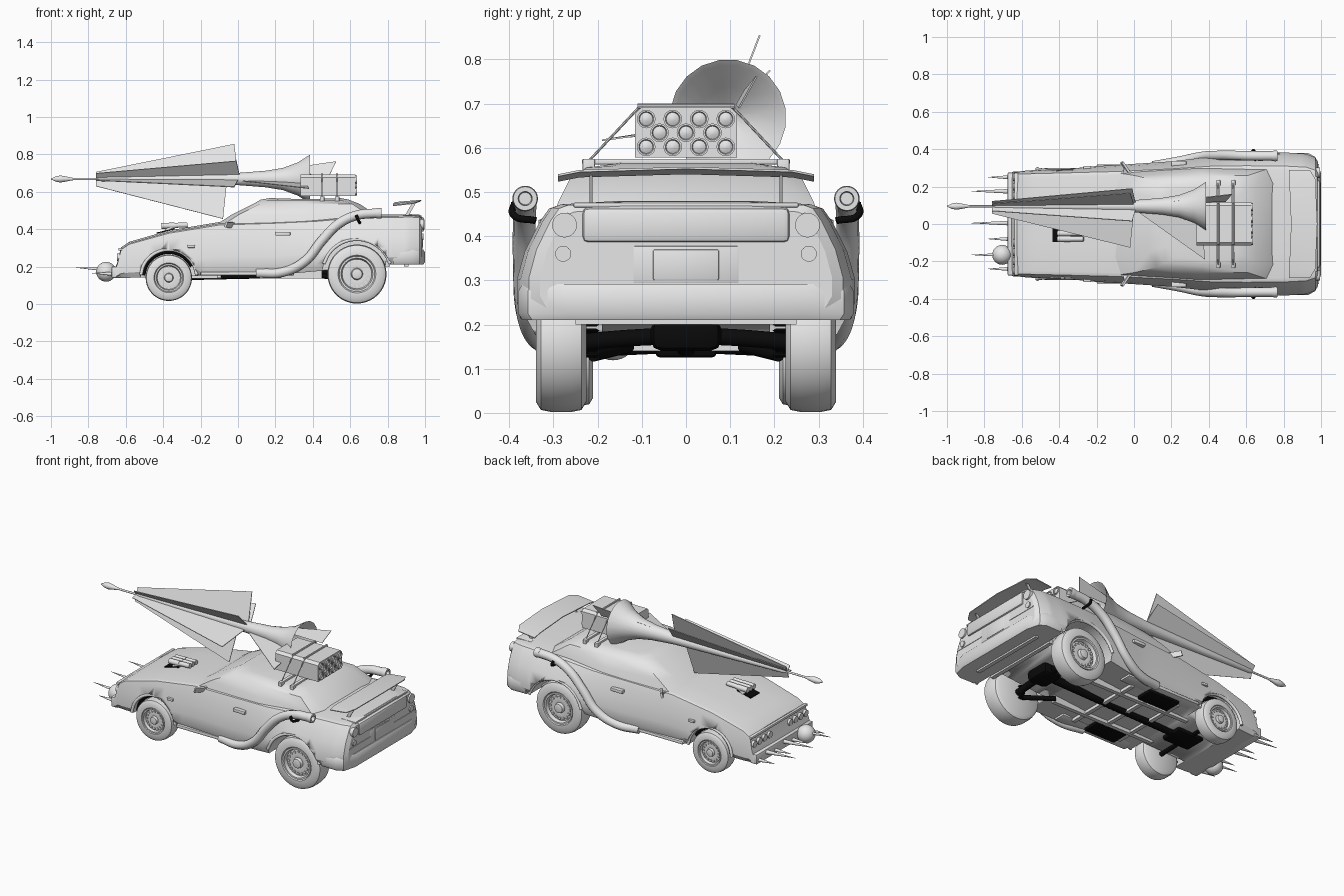
import bpy, bmesh, math
from mathutils import Vector

if "Cube" in bpy.data.objects:
    bpy.data.objects.remove(bpy.data.objects["Cube"])


def material(name, v):
    m = bpy.data.materials.new(name)
    m.use_nodes = True
    m.diffuse_color = (v, v, v, 1)
    m.node_tree.nodes["Principled BSDF"].inputs["Base Color"].default_value = (v, v, v, 1)
    return m


GREY, BLACK = material("light grey", .8), material("black", .003)


def finish(bm, name, mat=GREY, angle=35):
    bmesh.ops.recalc_face_normals(bm, faces=bm.faces)
    me = bpy.data.meshes.new(name)
    bm.to_mesh(me)
    bm.free()
    ob = bpy.data.objects.new(name, me)
    me.materials.append(mat)
    bpy.context.collection.objects.link(ob)
    bpy.ops.object.select_all(action='DESELECT')
    ob.select_set(True)
    bpy.context.view_layer.objects.active = ob
    bpy.ops.object.shade_smooth_by_angle(angle=math.radians(angle))
    return ob


def loft(name, rings, mat=GREY, caps=True, angle=35):
    bm = bmesh.new()
    rows = [[bm.verts.new(p) for p in r] for r in rings]
    n = len(rows[0])
    for a, b in zip(rows, rows[1:]):
        for i in range(n):
            bm.faces.new((a[i], a[(i + 1) % n], b[(i + 1) % n], b[i]))
    if caps:
        bm.faces.new(rows[0])
        bm.faces.new(rows[-1])
    return finish(bm, name, mat, angle)


def box(name, lo, hi, mat=GREY, bevel=0):
    bm = bmesh.new()
    bmesh.ops.create_cube(bm, size=1)
    for v in bm.verts:
        v.co = [(l + h) / 2 + c * (h - l) for l, h, c in zip(lo, hi, v.co)]
    if bevel:
        bmesh.ops.bevel(bm, geom=bm.edges[:], offset=bevel, segments=2, affect='EDGES', profile=.5)
    return finish(bm, name, mat)


def lathe(name, origin, axis, profile, mat=GREY, n=24, caps=True):
    """Revolve (distance, radius) pairs about an axis."""
    axis, o = Vector(axis).normalized(), Vector(origin)
    u = axis.orthogonal().normalized()
    w = axis.cross(u)
    rings = [[o + axis * d + (u * math.cos(k * math.tau / n) + w * math.sin(k * math.tau / n)) * r
              for k in range(n)] for d, r in profile]
    return loft(name, rings, mat, caps)


def rod(name, a, b, r, mat=GREY, r2=None, n=12):
    d = Vector(b) - Vector(a)
    return lathe(name, a, d, [(0, r), (d.length, r if r2 is None else r2)], mat, n)


def pipe(name, pts, r, mat=GREY):
    cu = bpy.data.curves.new(name, 'CURVE')
    cu.dimensions, cu.bevel_depth, cu.bevel_resolution = '3D', r, 3
    cu.resolution_u, cu.use_fill_caps = 6, True
    sp = cu.splines.new('BEZIER')
    sp.bezier_points.add(len(pts) - 1)
    for b, p in zip(sp.bezier_points, pts):
        b.co, b.handle_left_type, b.handle_right_type = p, 'AUTO', 'AUTO'
    cu.materials.append(mat)
    ob = bpy.data.objects.new(name, cu)
    bpy.context.collection.objects.link(ob)


def plate(name, pts, thick=.004, mat=GREY):
    a = [Vector(p) for p in pts]
    nrm = (a[1] - a[0]).cross(a[2] - a[0]).normalized() * thick / 2
    return loft(name, [[p + nrm for p in a], [p - nrm for p in a]], mat)


# lower body: x, half width, bottom, top, shoulder ratio
stations = [(-.67, .27, .14, .15, 1), (-.645, .28, .14, .215, .99), (-.625, .28, .14, .295, .96),
            (-.58, .285, .14, .325, .94), (-.37, .30, .145, .385, .91), (-.1, .315, .155, .43, .89),
            (.2, .335, .155, .44, .88), (.42, .36, .175, .45, .86), (.6, .38, .19, .465, .82),
            (.8, .383, .21, .47, .81), (.92, .375, .21, .472, .81), (.97, .355, .22, .47, .81),
            (.985, .33, .23, .455, .82)]


def section(x, w, b, t, s):
    h = t - b
    half = [(w * .94, b), (w, b + .15 * h), (w, b + .35 * h), (w * (.75 + .25 * s), b + .6 * h),
            (w * (.3 + .7 * s), b + .85 * h), (w * s, b + .97 * h), (w * s * .93, t), (w * .4, t + .008)]
    return [(x, y, z) for y, z in half] + [(x, -y, z) for y, z in reversed(half)]


rings = []
for a, b in zip(stations, stations[1:]):
    steps = 4 if b[0] - a[0] > .1 else 1
    rings += [section(*[p + (q - p) * k / steps for p, q in zip(a, b)]) for k in range(steps)]
body = loft("body", rings + [section(*stations[-1])], angle=28)

# wheel arches cut from the body, with lips
wheels = {"front": (-.37, .14, .124, .21, .30, .15), "rear": (.636, .16, .158, .225, .34, .185)}
for side in (1, -1):
    for label, (x, z, r, y0, y1, arch) in wheels.items():
        cutter = rod("arch_cutter", (x, side * .19, z), (x, side * .5, z), arch, n=40)
        cutter.hide_render = True
        mod = body.modifiers.new("arch", 'BOOLEAN')
        mod.object, mod.operation, mod.solver = cutter, 'DIFFERENCE', 'EXACT'
        bpy.context.view_layer.objects.active = body
        bpy.ops.object.modifier_apply(modifier=mod.name)
        bpy.data.objects.remove(cutter)
        lip_y, start = (.296, .1) if label == "front" else (.37, .3)
        angles = [start + t * (math.pi - 2 * start) / 8 for t in range(9)]
        pipe(label + "_arch_lip", [(x + arch * math.cos(a), side * (lip_y - .012 * math.sin(a)),
                                    z + arch * math.sin(a)) for a in angles], .009)
        if label == "front":
            pipe("arch_liner", [(x + .137 * math.cos(a), side * .25, z + .137 * math.sin(a)) for a in angles[1:]],
                 .011, BLACK)
        # tyre and dished rim
        m, q = (y0 + y1) / 2, (y1 - y0) / 2
        lathe(label + "_tyre", (x, side * m, z), (0, side, 0),
              [(-q, r * .1), (-q, r * .85), (-q * .8, r * .97), (-q * .4, r), (q * .4, r), (q * .8, r * .97),
               (q, r * .85), (q, r * .64), (q * .75, r * .58)], n=40, caps=False)
        lathe(label + "_rim", (x, side * m, z), (0, side, 0),
              [(0, r * .6), (q * .95, r * .6), (q * .95, r * .54), (q * .6, r * .5), (q * .7, r * .3),
               (q * .65, r * .2), (q * .95, r * .17), (q, r * .1)], n=32)
        for k in range(16):
            a = k * math.tau / 16
            c = (x + r * .41 * math.cos(a), side * (m + q * .6), z + r * .41 * math.sin(a))
            rod(label + "_rim_stud", c, (c[0], c[1] + side * q * .15, c[2]), r * .05, n=8)
# even out the shading around the cuts
body.modifiers.new("even_normals", 'WEIGHTED_NORMAL').keep_sharp = True


# cabin: front x, rear x, front half width, rear half width, height
def cabin_ring(xf, xr, wf, wr, z, crown):
    mid = (xf + xr) / 2
    half = [(xf + .012, wf * .65, crown), (xf + .05, wf, 0), (mid, max(wf, wr), 0), (xr - .06, wr, 0),
            (xr - .02, wr * .75, crown)]
    return [(x, y, z + c) for x, y, c in half] + [(x, -y, z + c) for x, y, c in reversed(half)]


loft("cabin", [cabin_ring(-.15, .83, .275, .305, .41, 0), cabin_ring(-.05, .76, .26, .29, .475, 0),
               cabin_ring(.07, .67, .232, .26, .535, 0), cabin_ring(.11, .61, .21, .225, .555, .003),
               cabin_ring(.16, .57, .18, .19, .56, .006)], angle=30)


# rear end: bumper, panel, lamps, spoiler
def bumper_ring(z, out):
    half = [(.83, .36 + out), (.93, .362 + out), (.97, .34 + out), (.982 + out, .27)]
    return [(x, y, z) for x, y in half] + [(x, -y, z) for x, y in reversed(half)]


loft("rear_bumper", [bumper_ring(.21, .008), bumper_ring(.225, .018), bumper_ring(.275, .018), bumper_ring(.292, .008)])
box("rear_panel", (.95, -.235, .385), (.996, .235, .465), bevel=.014)
box("number_plate", (.95, -.075, .30), (.99, .075, .37), bevel=.004)
box("plate_surround", (.95, -.12, .293), (.987, .12, .378), bevel=.004)
box("deck_lip", (.88, -.255, .465), (.98, .255, .476), bevel=.004)
wing = [(-.29, .83, .94, .523), (-.24, .83, .97, .533), (0, .84, .98, .54), (.24, .83, .97, .533), (.29, .83, .94, .523)]
loft("spoiler_wing", [[(x, y, z), (e, y, z + .012), (e, y, z + .017), (x, y, z + .005)] for y, x, e, z in wing])
for s in (1, -1):
    loft("spoiler_strut", [[(x, s * .215 + dy, z) for x, dy in ((x0, -.003), (x0, .003), (x0 + .02, .003), (x0 + .02, -.003))]
                           for x0, z in ((.885, .46), (.93, .538))])
    rod("tail_lamp", (.95, s * .275, .425), (.995, s * .275, .425), .028, n=24)
    rod("reverse_lamp", (.95, s * .278, .36), (.992, s * .278, .36), .018, n=20)
    box("lamp_trim", (.95, min(s * .12, s * .32), .333), (.988, max(s * .12, s * .32), .338))
    # side details
    plate("mirror_stem", [(-.06, s * .27, .42), (-.02, s * .27, .42), (-.05, s * .31, .43)], .008)
    plate("mirror", [(-.03, s * .27, .405), (-.07, s * .33, .41), (-.06, s * .33, .438), (-.02, s * .27, .435)], .012)
    box("door_handle", (.2, min(s * .31, s * .338), .365), (.28, max(s * .31, s * .338), .385), bevel=.004)
    box("marker_lamp", (-.27, min(s * .28, s * .31), .30), (-.23, max(s * .28, s * .31), .315), bevel=.003)
    # side exhaust pipes
    pipe("side_exhaust", [(.1, s * .31, .165), (.24, s * .335, .17), (.36, s * .36, .23), (.45, s * .366, .34),
                          (.54, s * .366, .43), (.64, s * .364, .475), (.74, s * .364, .485)], .026)
    lathe("exhaust_mouth", (.735, s * .364, .485), (1, 0, 0), [(0, .026), (.02, .029), (.033, .027), (.033, .016), (.01, .014)])
    pipe("exhaust_bracket", [(.632, s * .388, .475), (.642, s * .392, .45), (.65, s * .34, .435)], .008, BLACK)
    for y in (.1, .15, .2, .25):
        rod("headlamp", (-.63, s * y, .25), (-.648, s * y, .25), .02, n=16)
    box("side_sill", (-.2, min(s * .24, s * .318), .152), (.3, max(s * .24, s * .318), .172), bevel=.006)

# nose: hood edge, lower guard, ram ball and spikes
box("hood_edge", (-.64, -.275, .285), (-.62, .275, .3), bevel=.004)
box("nose_guard", (-.675, -.275, .14), (-.63, .275, .2), bevel=.005)
for y in (-.165, .005, .175):
    rod("long_spike", (-.65, y, .18), (-.87, y, .195), .014, r2=.001)
for y in (-.24, -.08, .09, .25):
    rod("short_spike", (-.65, y, .16), (-.78, y, .165), .013, r2=.001)
bm = bmesh.new()
bmesh.ops.create_uvsphere(bm, u_segments=24, v_segments=16, radius=.053)
bmesh.ops.translate(bm, verts=bm.verts, vec=(-.705, -.165, .172))
finish(bm, "ram_ball")

# hood intake pipes rising from a flush opening
plate("intake_opening", [(-.435, -.095, .379), (-.435, -.01, .379), (-.34, -.01, .401), (-.34, -.095, .401)], .006, BLACK)
for y in (-.08, -.05, -.02):
    pipe("intake_pipe", [(-.38, y, .385), (-.36, y, .41), (-.27, y, .423)], .014)
    rod("intake_mouth", (-.41, y, .417), (-.34, y, .419), .016, n=16)

# launcher box with tubes
sect = [(-.115, .578), (.115, .578), (.115, .677), (.1, .692), (-.1, .692), (-.115, .677)]
loft("launcher_box", [[(x, y, z) for y, z in sect] for x in (.335, .628)])
for z, ys in ((.665, (-.09, -.03, .03, .09)), (.634, (-.06, 0, .06)), (.602, (-.09, -.03, .03, .09))):
    for y in ys:
        lathe("launch_tube", (.615, y, z), (1, 0, 0), [(0, .021), (.02, .021), (.02, .017), (.014, .015), (.019, .005)], n=16)

# roof rack
for x in (.45, .53):
    box("rack_bar", (x - .01, -.235, .562), (x + .01, .235, .575), bevel=.003)
    for s in (1, -1):
        box("rack_foot", (x - .012, s * .22 - .014, .535), (x + .012, s * .22 + .014, .575), bevel=.003)
        rod("rack_brace", (x, s * .22, .57), (x, s * .108, .69), .003, n=8)
    rod("rack_strap", (x, -.11, .694), (x, .11, .694), .006, n=8)

# rocket with flared tail
Y, Z = .095, .668
lathe("rocket", (0, Y, Z), (1, 0, 0),
      [(-1, .002), (-.975, .014), (-.95, .019), (-.92, .014), (-.88, .006), (-.76, .006), (-.74, .013), (-.4, .022),
       (0, .033), (.15, .045), (.24, .06), (.32, .09), (.385, .132), (.375, .12), (.31, .07), (.27, .02)], n=20)
for tip_x, tip_y, tip_z in ((-.02, .167, .855), (-.08, .03, .455), (-.02, -.126, .625), (-.01, .19, .775),
                            (-.01, .015, .765)):
    d = Vector((0, tip_y - Y, tip_z - Z))
    u = d.normalized()
    base = Vector((0, Y, Z))
    plate("rocket_fin", [base + Vector((-.76, 0, 0)), base + Vector((-.76, 0, 0)) + u * .04,
                         base + Vector((tip_x, 0, 0)) + d, base + Vector((tip_x + .02, 0, 0)) + u * .02])
plate("upper_tail_fin", [(.1, .11, .70), (.525, .16, .762), (.49, .12, .69)])
plate("side_tail_fin", [(0, .08, .66), (.38, -.19, .617), (.36, .05, .65)])

# underside: frame ribs, drivetrain, axles
for x in (-.1, .06, .22, .8, .9):
    z = .14 if x < .5 else .2
    box("floor_rib", (x - .012, -.25, z), (x + .012, .25, z + .03))
for s in (1, -1):
    box("floor_rail", (-.25, s * .15 - .012, .135), (.45, s * .15 + .012, .18))
    box("floor_tank", (-.09, s * .225 - .055, .135), (.12, s * .225 + .055, .16), BLACK, bevel=.008)
    pipe("rear_half_axle", [(.636, 0, .175), (.636, s * .12, .17), (.636, s * .24, .16)], .02, BLACK)
    pipe("front_arm", [(-.37, 0, .15), (-.37, s * .22, .14)], .014, BLACK)
    for k in range(6):
        lathe("rear_spring", (.62, s * .215, .125 + k * .014), (0, 0, 1), [(0, .012), (.005, .02), (.01, .012)], BLACK, 12)
    rod("trailing_arm", (.45, s * .13, .15), (.62, s * .21, .13), .014, BLACK)
box("differential", (.57, -.08, .14), (.70, .08, .215), BLACK, bevel=.025)
rod("drive_shaft", (-.3, 0, .15), (.6, 0, .17), .024, BLACK)
box("engine_sump", (-.44, -.07, .125), (-.26, .07, .16), BLACK, bevel=.012)
